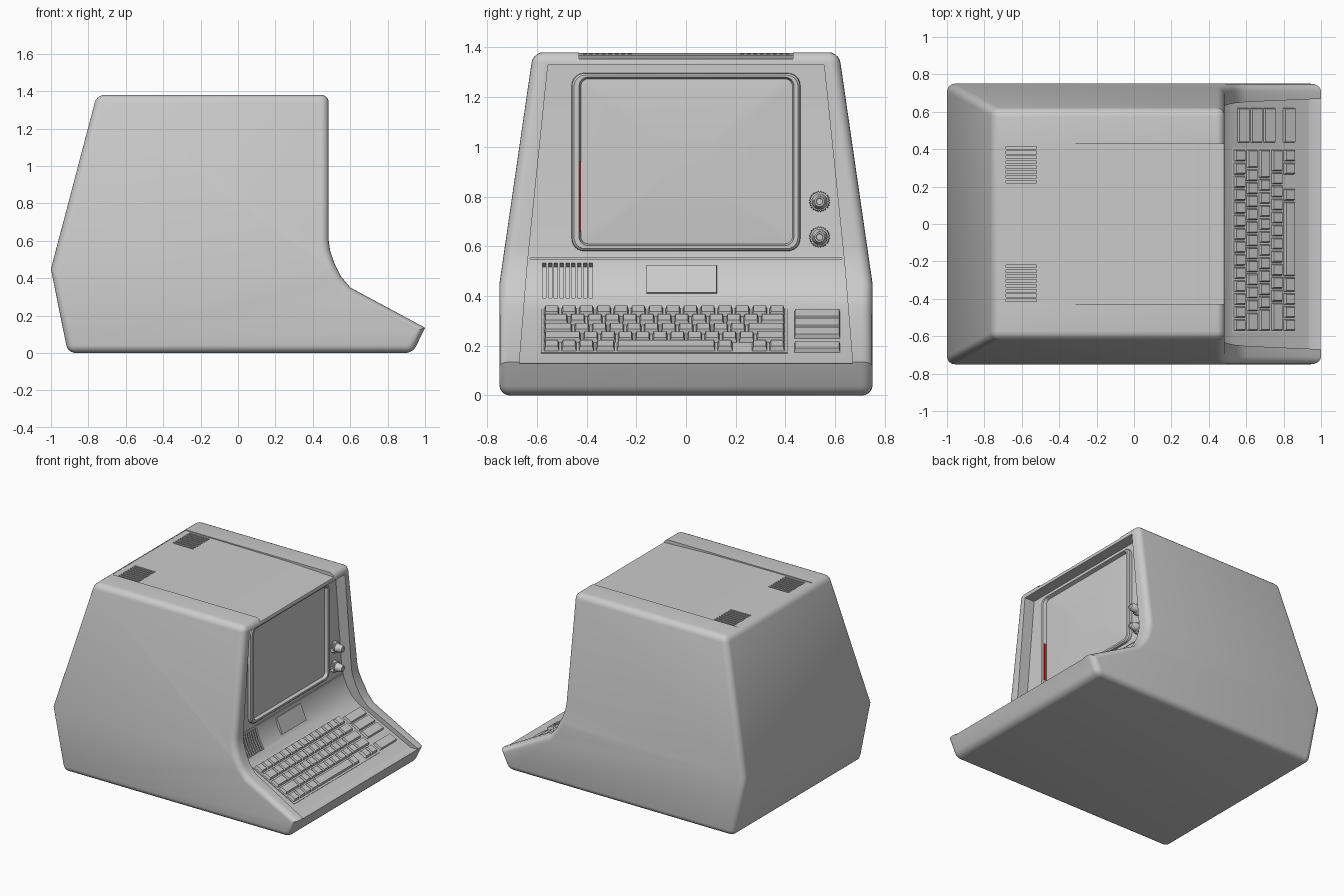
import bpy, bmesh, math
from mathutils import Matrix, Vector

if "Cube" in bpy.data.objects:
    bpy.data.objects.remove(bpy.data.objects["Cube"])


def finish(name, bm, smooth=True):
    me = bpy.data.meshes.new(name)
    bm.to_mesh(me)
    bm.free()
    ob = bpy.data.objects.new(name, me)
    bpy.context.collection.objects.link(ob)
    if smooth:
        shade(ob)
    return ob


def shade(ob):
    bpy.ops.object.select_all(action='DESELECT')
    bpy.context.view_layer.objects.active = ob
    ob.select_set(True)
    bpy.ops.object.shade_smooth_by_angle(angle=math.radians(35))


def prism(profile, kink, widths):
    """Extrude an x-z profile along y; half width changes with height, with a kink."""
    bm = bmesh.new()
    a = [bm.verts.new((x, -1, z)) for x, z in profile]
    b = [bm.verts.new((x, 1, z)) for x, z in profile]
    bm.faces.new(a)
    bm.faces.new(b[::-1])
    for i in range(len(a)):
        j = (i + 1) % len(a)
        bm.faces.new((a[i], b[i], b[j], a[j]))
    if kink:
        bmesh.ops.bisect_plane(bm, geom=bm.verts[:] + bm.edges[:] + bm.faces[:], dist=1e-4,
                               plane_co=(0, 0, kink), plane_no=(0, 0, 1))
    (z0, w0), (z1, w1), (z2, w2) = widths
    for v in bm.verts:
        z = v.co.z
        if z <= z1:
            w = w0 + (w1 - w0) * (z - z0) / (z1 - z0)
        else:
            w = w1 + (w2 - w1) * (z - z1) / (z2 - z1)
        v.co.y *= w
    bmesh.ops.recalc_face_normals(bm, faces=bm.faces)
    return bm


def cut(ob, bm):
    cutter = finish("cutter", bm, False)
    cutter.hide_render = True
    mod = ob.modifiers.new("cut", 'BOOLEAN')
    mod.operation, mod.solver, mod.object = 'DIFFERENCE', 'EXACT', cutter
    bpy.context.view_layer.objects.active = ob
    bpy.ops.object.modifier_apply(modifier=mod.name)
    bpy.data.objects.remove(cutter)


def frame(x, z, dx, dz):
    """Local axes on a sloping surface: X across, -Y down the slope, Z outward."""
    d = Vector((dx, 0, dz)).normalized()
    m = Matrix(((0, -d.x, -d.z), (1, 0, 0), (0, -d.z, d.x))).to_4x4()
    return Matrix.Translation((x, 0, z)) @ m


def block(bm, m, u0, u1, v0, v1, h0, h1, taper=0.0):
    """Box in a surface frame, optionally narrower on top."""
    vs = bmesh.ops.create_cube(bm, size=1)["verts"]
    for v in vs:
        t = taper if v.co.z > 0 else 0
        c = Vector(((u0 + u1) / 2 + v.co.x * (u1 - u0 - 2 * t),
                    -(v0 + v1) / 2 + v.co.y * (v1 - v0 - 2 * t),
                    h1 if v.co.z > 0 else h0))
        v.co = m @ c


def round_rect(y0, y1, z0, z1, r, n=6):
    pts = []
    for k, (cy, cz) in enumerate(((y1 - r, z1 - r), (y0 + r, z1 - r), (y0 + r, z0 + r), (y1 - r, z0 + r))):
        for i in range(n + 1):
            a = math.pi / 2 * (k + i / n)
            pts.append((cy + r * math.cos(a), cz + r * math.sin(a)))
    return pts


def loft(name, loops, cap=False):
    """Skin a series of (x, [(y, z)...]) loops."""
    bm = bmesh.new()
    rows = [[bm.verts.new((x, y, z)) for y, z in pts] for x, pts in loops]
    for a, b in zip(rows, rows[1:]):
        for i in range(len(a)):
            j = (i + 1) % len(a)
            bm.faces.new((a[i], a[j], b[j], b[i]))
    if cap:
        bm.faces.new(rows[-1])
    return finish(name, bm)


# Outer casing with rounded rims
outline = [(-0.91, 0), (-1, 0.45), (-0.755, 1.38), (0.485, 1.38), (0.485, 0.60), (0.492, 0.55), (0.513, 0.485),
           (0.55, 0.41), (0.60, 0.35), (1.0, 0.135), (0.935, 0)]
bm = prism(outline, 0.45, ((0, 0.75), (0.45, 0.75), (1.38, 0.615)))
rims = [e for e in bm.edges if e.calc_face_angle(0) > math.radians(40)
        and not all(v.co.x > 0.99 for v in e.verts)]
bmesh.ops.bevel(bm, geom=rims, offset=0.042, segments=5, profile=0.5, affect='EDGES')
casing = finish("casing", bm, False)

# Recess for screen panel and keyboard deck
PX = 0.405
recess = [(PX, 1.328), (PX, 0.60), (0.415, 0.53), (0.437, 0.46), (0.475, 0.395), (0.53, 0.345),
          (0.93, 0.135), (0.94, 0.13), (1.2, 0.128), (1.2, 1.328)]
cut(casing, prism(recess, 0.535, ((0.13, 0.67), (0.535, 0.637), (1.33, 0.555))))

# Sloping channel along the roof
channel = [(-0.73, 1.375), (0.1, 1.369), (0.6, 1.348), (0.6, 1.5), (-0.73, 1.5)]
cut(casing, prism(channel, None, ((0, 0.43), (1, 0.43), (2, 0.43))))

# Roof vents, speaker slots and panel seam
slots = bmesh.new()
for side in (-1, 1):
    for i in range(8):
        y = side * (0.226 + 0.026 * i)
        block(slots, frame(0, 1.37, 1, 0), y - 0.007, y + 0.007, -0.685, -0.52, -0.03, 0.03)
curve_frame = frame(0.445, 0.462, 0.065, -0.14)
for i in range(9):
    y = -0.570 + 0.0235 * i
    block(slots, curve_frame, y - 0.007, y + 0.007, -0.077, 0.077, -0.035, 0.04)
block(slots, frame(PX, 0.55, 0, -1), -0.628, 0.628, -0.002, 0.002, -0.005, 0.03)
cut(casing, slots)
shade(casing)

# Badge plate
bm = bmesh.new()
block(bm, frame(0.443, 0.467, 0.049, -0.115), -0.16, 0.125, -0.062, 0.062, -0.015, 0.008, 0.002)
finish("badge_plate", bm)

# Screen bezel and bulged glass
loft("screen_bezel", [(PX - 0.005, round_rect(-0.46, 0.46, 0.58, 1.297, 0.05)),
                      (PX + 0.018, round_rect(-0.458, 0.458, 0.582, 1.295, 0.05)),
                      (PX + 0.026, round_rect(-0.45, 0.45, 0.59, 1.288, 0.045)),
                      (PX + 0.026, round_rect(-0.43, 0.434, 0.603, 1.28, 0.035)),
                      (PX + 0.003, round_rect(-0.423, 0.428, 0.61, 1.273, 0.03))])
rect = round_rect(-0.425, 0.43, 0.608, 1.275, 0.03)
loft("screen_glass", [(PX + 0.003 + 0.014 * (1 - s * s),
                       [(0.0025 + (y - 0.0025) * s, 0.9415 + (z - 0.9415) * s) for y, z in rect])
                      for s in (1, 0.9, 0.75, 0.5, 0.25)], True)

# Red strip beside the glass
bm = bmesh.new()
block(bm, frame(PX, 0.8, 0, -1), -0.429, -0.423, -0.14, 0.14, 0.0, 0.02)
strip = finish("red_strip", bm)
red = bpy.data.materials.new("red")
red.diffuse_color = (0.8, 0.02, 0.02, 1)
red.use_nodes = True
red.node_tree.nodes["Principled BSDF"].inputs["Base Color"].default_value = red.diffuse_color
strip.data.materials.append(red)

# Control knobs with ribbed skirts
for k, zc in enumerate((0.78, 0.637)):
    def ring(r, rib=0.0):
        return [(0.537 + (r + rib * (i % 2)) * math.cos(math.tau * i / 48),
                 zc + (r + rib * (i % 2)) * math.sin(math.tau * i / 48)) for i in range(48)]
    loft(f"knob_{k + 1}", [(PX - 0.002, ring(0.038, 0.005)), (PX + 0.024, ring(0.036, 0.005)),
                           (PX + 0.028, ring(0.031)), (PX + 0.072, ring(0.024)),
                           (PX + 0.077, ring(0.020)), (PX + 0.077, ring(0.014)),
                           (PX + 0.073, ring(0.012))], True)

# Keyboard: tray, five rows of keys (negative width = gap), function bars
deck = frame(0.53, 0.345, 0.4, -0.21)
bm = bmesh.new()
block(bm, deck, -0.583, 0.408, -0.008, 0.380, -0.005, 0.004)
finish("key_tray", bm)
rows = [[1] * 14, [1.5] + [1] * 11 + [1.5], [1.75] + [1] * 10 + [2.25],
        [2.25] + [1] * 10 + [1.75], [1, 1, 1, 1.2, 5.8, 1, -1, 1, 1]]
unit, pitch = 0.0697, 0.075
bm = bmesh.new()
for r, row in enumerate(rows):
    u = -0.575
    for w in row:
        if w > 0:
            block(bm, deck, u + 0.004, u + w * unit - 0.004, r * pitch + 0.003, r * pitch + 0.067, 0.002, 0.024, 0.006)
        u += abs(w) * unit
finish("keys", bm)
bm = bmesh.new()
for v in (0.059, 0.138, 0.216, 0.336):
    block(bm, deck, 0.435, 0.62, v - 0.034, v + 0.034, -0.003, 0.018, 0.004)
finish("function_bars", bm)
